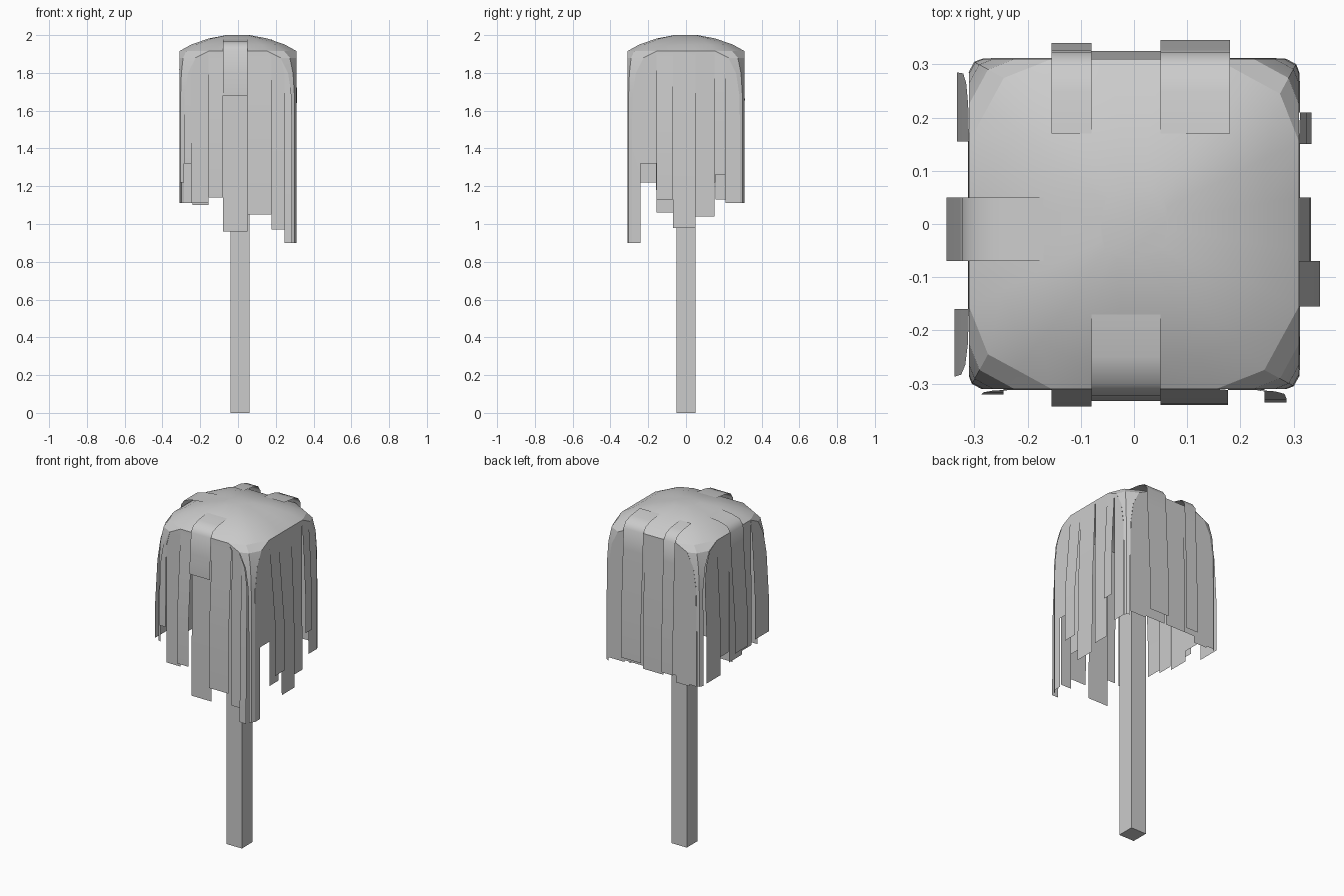
import bpy, bmesh, math
from mathutils import Matrix, Vector

if "Cube" in bpy.data.objects:
    bpy.data.objects.remove(bpy.data.objects["Cube"])

W = 0.31                                   # half width of the canopy
# height level, half width of the flat wall before the corner begins
LEVELS = [(1.915, .155), (1.88, .225), (1.80, .265), (1.68, .283), (1.42, .287)]


def finish(bm, name, angle=25):
    bmesh.ops.remove_doubles(bm, verts=bm.verts, dist=0.0005)
    bmesh.ops.dissolve_degenerate(bm, edges=bm.edges, dist=0.0005)
    me = bpy.data.meshes.new(name)
    bm.to_mesh(me)
    bm.free()
    ob = bpy.data.objects.new(name, me)
    bpy.context.collection.objects.link(ob)
    bpy.ops.object.select_all(action='DESELECT')
    ob.select_set(True)
    bpy.context.view_layer.objects.active = ob
    bpy.ops.object.shade_smooth_by_angle(angle=math.radians(angle))
    return ob


def turn(p, side):
    """Turn a front-side point to one of the four sides."""
    return Matrix.Rotation(side * math.pi / 2, 3, 'Z') @ Vector(p)


def sheet(bm, rows, side):
    """Skin rows of points on the given side."""
    vs = [[bm.verts.new(turn(p, side)) for p in r] for r in rows]
    for a, b in zip(vs, vs[1:]):
        for i in range(len(a) - 1):
            bm.faces.new((a[i], b[i], b[i + 1], a[i + 1]))


def corner_arc(a):
    """Plan of one corner (front right), from front wall to right wall."""
    t = W - a
    return [(a, -W), (a + t * .58, -W + t * .23), (W - t * .23, -(W - t * .58)), (W, -a)]


# trunk
bm = bmesh.new()
bmesh.ops.create_cube(bm, size=1, matrix=Matrix.Translation((.01, 0, .95))
                      @ Matrix.Diagonal((.1, .1, 1.9, 1)))
finish(bm, "trunk")

# crown cap: domed rings shrinking to the centre
outline = [turn((x, y, 0), k) for k in range(4)
           for x, y in [(-.05, -W), (.05, -W)] + corner_arc(LEVELS[0][1])]
bm = bmesh.new()
rings = [[bm.verts.new((p.x * s, p.y * s, z)) for p in outline]
         for s, z in [(.2, 2.0), (.5, 1.982), (.8, 1.95), (1, 1.915)]]
n = len(outline)
bm.faces.new(rings[0])
for a, b in zip(rings, rings[1:]):
    for i in range(n):
        bm.faces.new((a[i], b[i], b[(i + 1) % n], a[(i + 1) % n]))
finish(bm, "crown_cap", 40)

# hanging wall strips per side: (from, to, outward reach at bottom, bottom height)
STRIPS = {
    "front": [(-.31, -.245, .32, 1.32), (-.245, -.155, .312, 1.11), (-.155, -.08, .343, 1.14),
              (-.08, .05, .315, .96), (.05, .177, .34, 1.05), (.177, .245, .312, .97),
              (.245, .31, .335, .90)],
    "right": [(-.31, -.24, .312, .90), (-.24, -.155, .312, 1.32), (-.155, -.07, .35, 1.13),
              (-.155, -.07, .312, 1.06), (-.07, .05, .333, .98), (.05, .15, .312, 1.04),
              (.15, .21, .334, 1.26), (.21, .31, .312, 1.11)],
    "back": [(-.31, -.18, .312, 1.13), (-.18, -.05, .312, 1.14), (-.05, .08, .325, 1.13),
             (.08, .155, .312, 1.14), (.155, .24, .312, 1.10), (.24, .31, .312, 1.11)],
    "left": [(-.31, -.285, .312, 1.11), (-.285, -.155, .333, 1.13), (-.155, -.05, .312, 1.22),
             (-.05, .07, .315, 1.16), (.07, .16, .312, 1.18), (.16, .29, .337, 1.22)],
}
for side, (name, strips) in enumerate(STRIPS.items()):
    bm = bmesh.new()
    for u0, u1, out, zb in strips:
        rows = []
        for z, a in LEVELS + [(zb, .287)]:
            d = W + (out - W) * min(1, (1.915 - z) / (1.915 - zb) * 1.6)
            l, r = max(-a, min(a, u0)), max(-a, min(a, u1))
            rows.append([(l, -d, z), (r, -d, z)])
        sheet(bm, rows, side)
    finish(bm, name + "_strips")

# rounded corner drapes
bm = bmesh.new()
for side, zb in enumerate([.90, 1.11, 1.11, 1.22]):
    sheet(bm, [[(x, y, z) for x, y in corner_arc(a)] for z, a in LEVELS + [(zb, .287)]], side)
finish(bm, "corner_drapes")

# raised flaps that start on the cap and fold over the edge
bm = bmesh.new()
for side, u0, u1, out, zb in [(0, -.08, .05, .333, 1.68), (2, .08, .155, .34, 1.15),
                              (2, -.18, -.05, .346, 1.17), (3, -.05, .07, .352, 1.22)]:
    prof = [(.17, 1.978), (.25, 1.968), (.30, 1.953), (.322, 1.92), (.327, 1.80),
            (out, 1.40 if zb < 1.5 else 1.75), (out, zb)]
    sheet(bm, [[(u0, -d, z), (u1, -d, z)] for d, z in prof], side)
finish(bm, "raised_flaps", 40)
